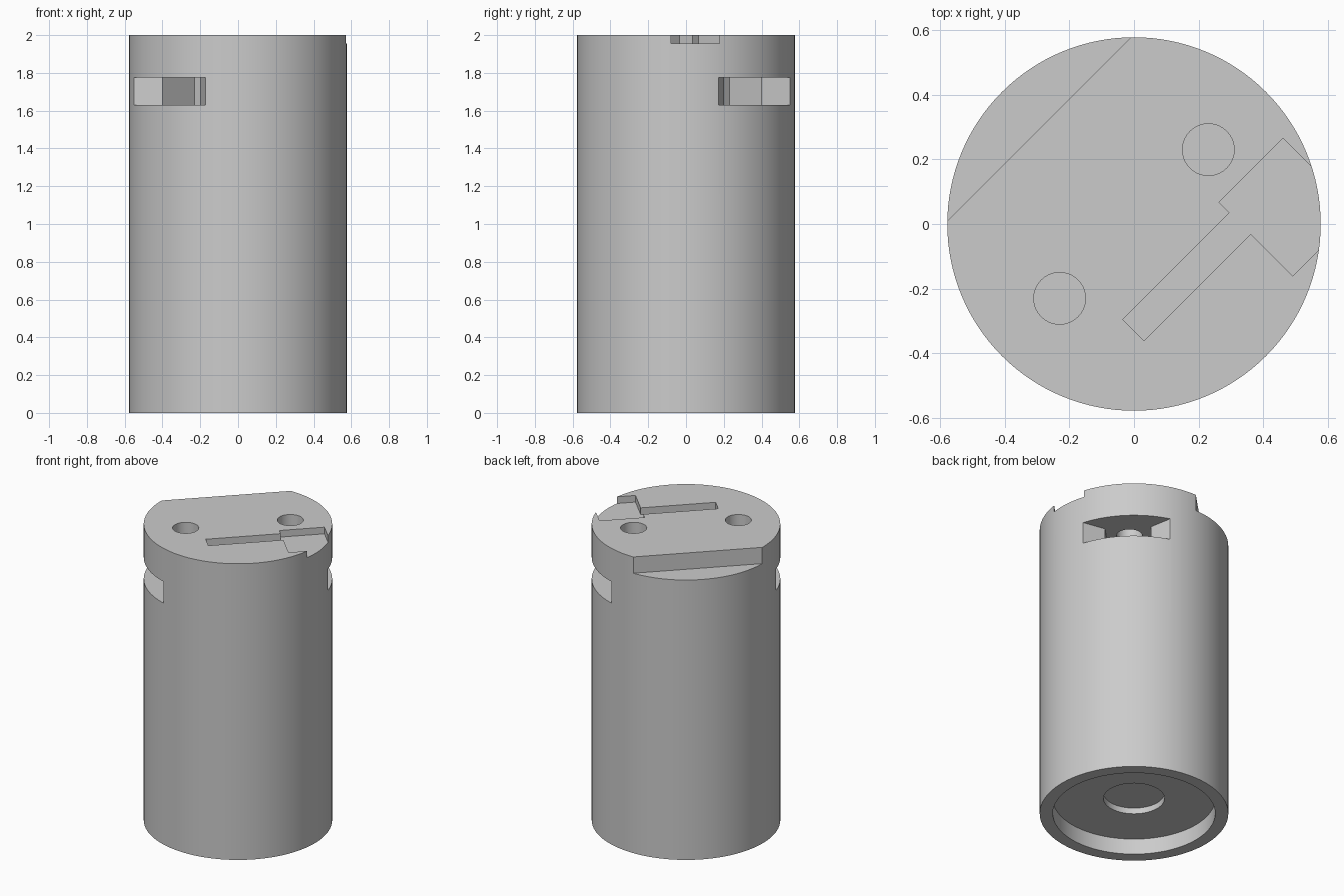
import bpy, bmesh
from math import sqrt, radians, cos, sin, tau

if "Cube" in bpy.data.objects:
    bpy.data.objects.remove(bpy.data.objects["Cube"], do_unlink=True)

RADIUS = 0.577
HEIGHT = 2.0

grey = bpy.data.materials.new("plain grey")
grey.diffuse_color = (0.6, 0.6, 0.6, 1)
grey.use_nodes = True
grey.node_tree.nodes["Principled BSDF"].inputs["Base Color"].default_value = (0.6, 0.6, 0.6, 1)


def prism(name, outline, low, high):
    """Extrude an outline of (p, q) points; p runs along +x+y, q along +x-y."""
    bm = bmesh.new()
    ring = [bm.verts.new(((p + q) / sqrt(2), (p - q) / sqrt(2), low)) for p, q in outline]
    base = bm.faces.new(ring)
    top = bmesh.ops.extrude_face_region(bm, geom=[base])["geom"]
    for v in top:
        if isinstance(v, bmesh.types.BMVert):
            v.co.z = high
    bmesh.ops.recalc_face_normals(bm, faces=bm.faces)
    mesh = bpy.data.meshes.new(name)
    bm.to_mesh(mesh)
    bm.free()
    mesh.materials.append(grey)
    obj = bpy.data.objects.new(name, mesh)
    bpy.context.collection.objects.link(obj)
    return obj


def disc(radius, sides, p=0.0):
    return [(p + radius * cos(tau * i / sides), radius * sin(tau * i / sides)) for i in range(sides)]


def rect(p0, p1, q0, q1):
    return [(p0, q0), (p1, q0), (p1, q1), (p0, q1)]


# Main cylinder
body = prism("cylinder_body", disc(RADIUS, 128), 0, HEIGHT)

# Lowered step and shallow key-shaped groove in the top
key = [(-0.233, 0.184), (0.233, 0.184), (0.233, 0.138), (0.513, 0.138),
       (0.513, 0.46), (0.233, 0.46), (0.233, 0.277), (-0.233, 0.277)]
cutters = [
    prism("top_step_cutter", rect(-0.9, 0.9, -0.9, -0.415), 1.89, 2.1),
    prism("key_groove_cutter", key, 1.955, 2.1),
    # Recess and centre dimple in the base
    prism("base_recess_cutter", disc(0.497, 96), -0.1, 0.106),
    prism("base_dimple_cutter", disc(0.187, 64), -0.1, 0.146),
]

# Screw holes and flared side pockets, one pair on each end of the diagonal
pocket = [(0.184, -0.141), (0.424, -0.141), (0.6, -0.396),
          (0.6, 0.396), (0.424, 0.141), (0.184, 0.141)]
for side in (-1, 1):
    cutters.append(prism("side_pocket_cutter", [(side * p, q) for p, q in pocket], 1.63, 1.775))
    cutters.append(prism("screw_hole_cutter", disc(0.08, 40, side * 0.325), 1.5, 2.1))

# Carve the body
bpy.context.view_layer.objects.active = body
for cutter in cutters:
    mod = body.modifiers.new(cutter.name, "BOOLEAN")
    mod.operation = "DIFFERENCE"
    mod.solver = "EXACT"
    mod.object = cutter
    bpy.ops.object.modifier_apply(modifier=mod.name)
    bpy.data.objects.remove(cutter, do_unlink=True)

bpy.ops.object.select_all(action="DESELECT")
body.select_set(True)
bpy.ops.object.shade_smooth_by_angle(angle=radians(25))
